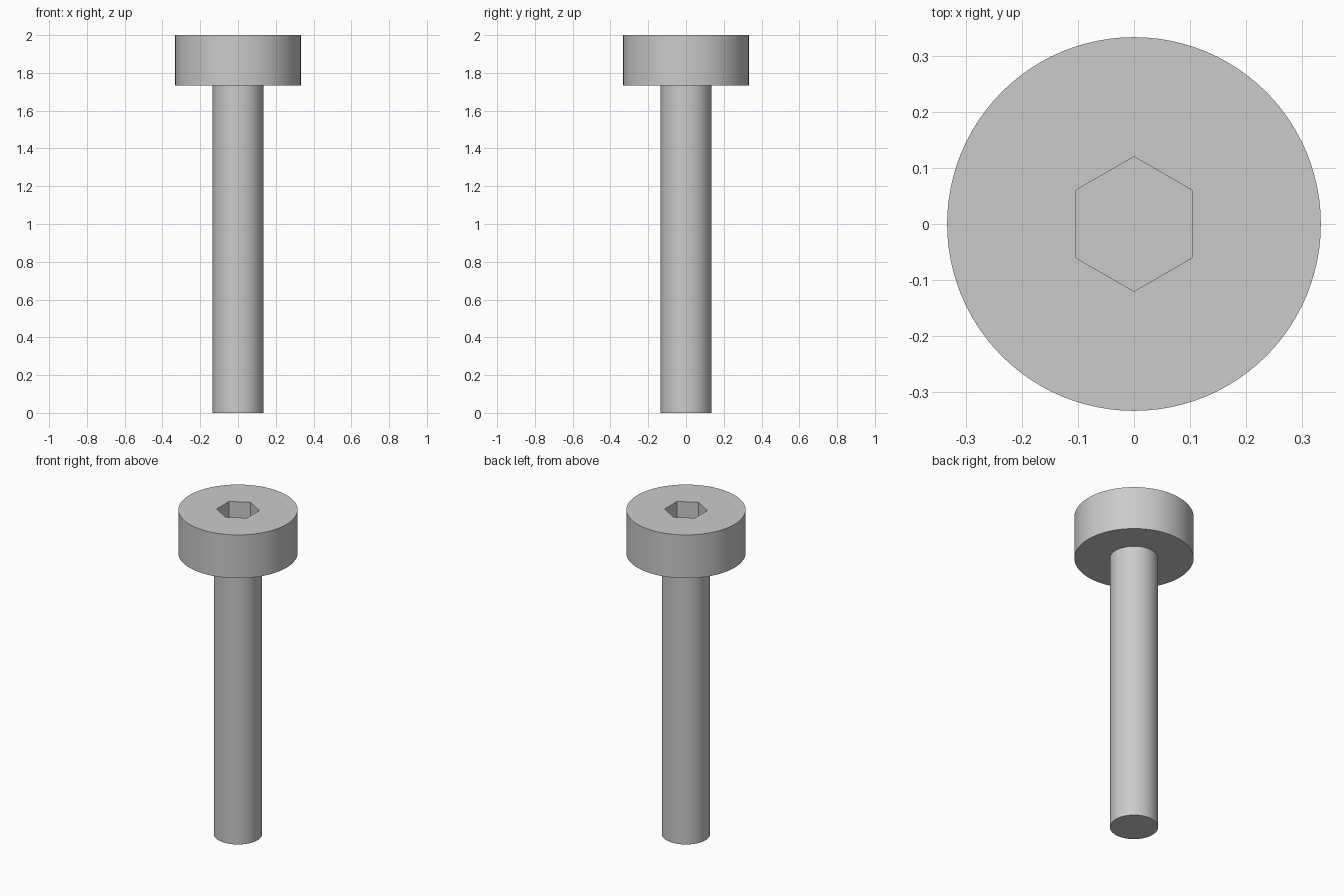
import bpy
import math

default = bpy.data.objects.get("Cube")
if default:
    bpy.data.objects.remove(default, do_unlink=True)

HEAD_RADIUS, SHAFT_RADIUS, SOCKET_RADIUS = 0.333, 0.135, 0.12
TOP, HEAD_BASE, SOCKET_DEPTH = 2.0, 1.733, 0.135

steel = bpy.data.materials.new("grey_steel")
steel.use_nodes = True
colour = (0.6, 0.6, 0.6, 1)
steel.diffuse_color = colour
steel.node_tree.nodes["Principled BSDF"].inputs["Base Color"].default_value = colour


def prism(name, radius, bottom, top, sides, turn=0):
    """Upright closed cylinder or prism between two heights."""
    bpy.ops.mesh.primitive_cylinder_add(
        vertices=sides, radius=radius, depth=top - bottom,
        location=(0, 0, (top + bottom) / 2), rotation=(0, 0, turn))
    obj = bpy.context.object
    obj.name = name
    obj.data.materials.append(steel)
    return obj


# Shaft and head
shaft = prism("shaft", SHAFT_RADIUS, 0, HEAD_BASE, 96)
head = prism("head", HEAD_RADIUS, HEAD_BASE, TOP, 96)

# Hexagonal socket, with corners towards front and back
cutter = prism("socket_cutter", SOCKET_RADIUS, TOP - SOCKET_DEPTH, TOP + 0.1, 6)
cutter.hide_render = True
cutter.hide_set(True)
socket = head.modifiers.new("socket", "BOOLEAN")
socket.operation = "DIFFERENCE"
socket.solver = "EXACT"
socket.object = cutter

# Apply the cut, then smooth the round sides
bpy.ops.object.select_all(action="DESELECT")
bpy.context.view_layer.objects.active = head
head.select_set(True)
bpy.ops.object.modifier_apply(modifier=socket.name)
bpy.data.objects.remove(cutter, do_unlink=True)
shaft.select_set(True)
bpy.ops.object.shade_smooth_by_angle(angle=math.radians(30))
